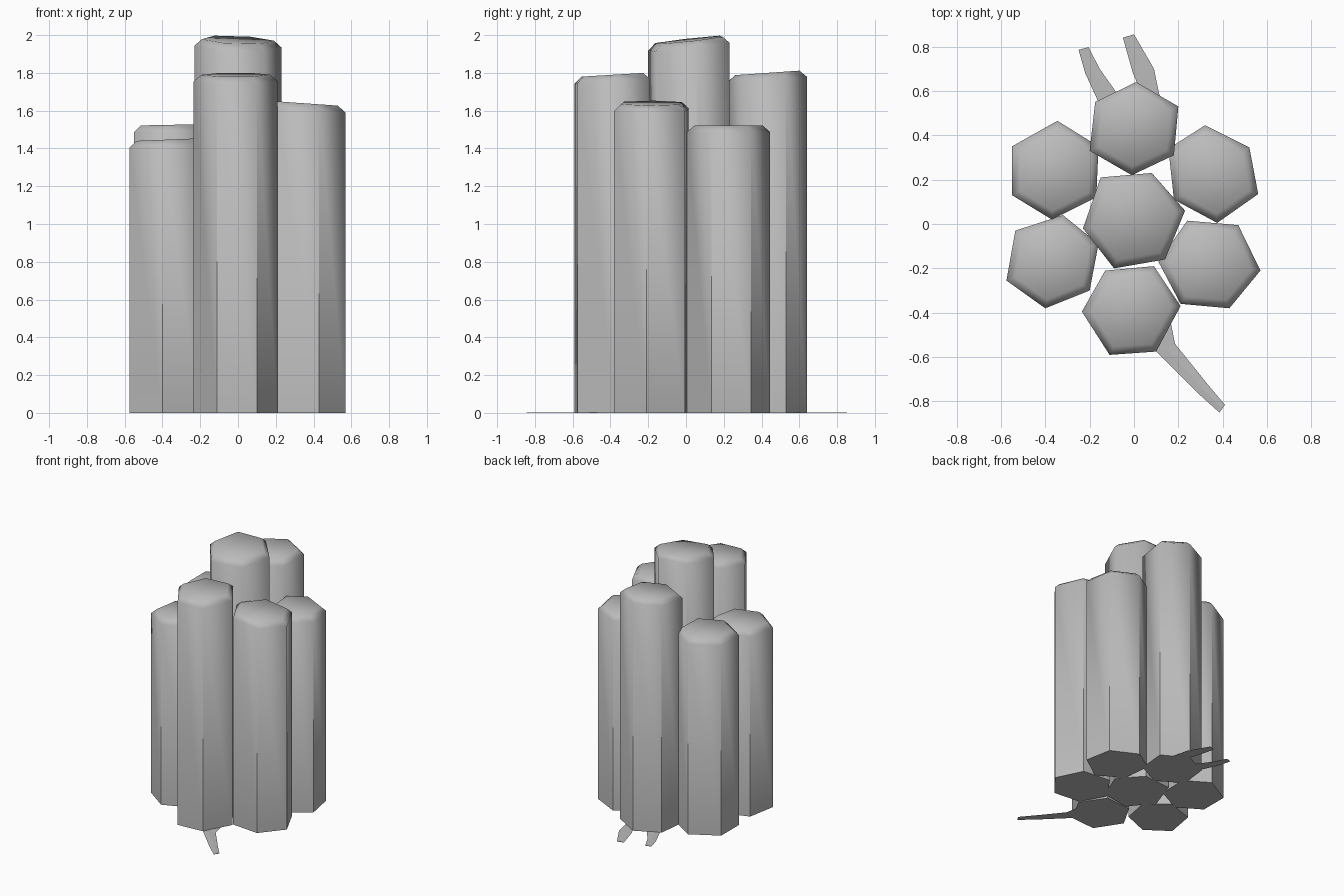
import bpy
import bmesh
from math import radians
from mathutils import Vector

cube = bpy.data.objects.get("Cube")
if cube:
    bpy.data.objects.remove(cube, do_unlink=True)


def make_material(name, colour):
    material = bpy.data.materials.new(name)
    material.use_nodes = True
    material.diffuse_color = colour
    material.node_tree.nodes["Principled BSDF"].inputs["Base Color"].default_value = colour
    return material


stone_grey = make_material("stone grey", (0.5, 0.5, 0.5, 1))


def add_object(name, bm):
    bmesh.ops.recalc_face_normals(bm, faces=bm.faces[:])
    mesh = bpy.data.meshes.new(name)
    bm.to_mesh(mesh)
    bm.free()
    mesh.materials.append(stone_grey)
    obj = bpy.data.objects.new(name, mesh)
    bpy.context.collection.objects.link(obj)
    return obj


def stone_column(name, outline, height, slope_x=0, slope_y=0, chamfer=0.035):
    """Six-sided prism with a tilted, chamfered top."""
    bm = bmesh.new()
    base = bm.faces.new([bm.verts.new((x, y, 0)) for x, y in outline])
    centre = base.calc_center_median()
    extruded = bmesh.ops.extrude_face_region(bm, geom=[base], use_keep_orig=True)["geom"]
    top = [v for v in extruded if isinstance(v, bmesh.types.BMVert)]
    for v in top:
        offset = v.co - centre
        v.co.z = height + slope_x * offset.x + slope_y * offset.y
    rim = [e for e in bm.edges if all(v in top for v in e.verts)]
    bmesh.ops.bevel(bm, geom=rim, offset=chamfer, offset_type='OFFSET',
                    segments=1, profile=0.5, affect='EDGES')
    obj = add_object(name, bm)
    # Smooth over the chamfer, crisp along the vertical edges
    bpy.ops.object.select_all(action='DESELECT')
    obj.select_set(True)
    bpy.context.view_layer.objects.active = obj
    bpy.ops.object.shade_smooth_by_angle(angle=radians(50))


def ground_crack(name, left, right):
    """Flat tapering strip on the ground with a faint central ridge."""
    bm = bmesh.new()
    rows = []
    for a, b in zip(left, right):
        a, b = Vector((*a, 0)), Vector((*b, 0))
        middle = (a + b) / 2 + Vector((0, 0, 0.003))
        rows.append([bm.verts.new(p) for p in (a, middle, b)])
    for near, far in zip(rows, rows[1:]):
        for i in range(2):
            bm.faces.new((near[i], near[i + 1], far[i + 1], far[i]))
        bm.faces.new((near[0], far[0], far[2], near[2]))
    for end in (rows[0], rows[-1]):
        bm.faces.new(end)
    add_object(name, bm)


# Cluster of columns
stone_column("centre_column",
             [(-.15, .21), (.08, .23), (.23, .06), (.14, -.16), (-.09, -.2), (-.23, -.02)],
             1.975, -0.04, 0.11)
stone_column("back_column",
             [(.01, .64), (.2, .53), (.18, .31), (-.01, .22), (-.2, .33), (-.175, .55)],
             1.80, 0, 0.07)
stone_column("front_column",
             [(-.13, -.21), (.09, -.19), (.21, -.37), (.1, -.575), (-.11, -.59), (-.235, -.395)],
             1.79, 0, 0.06)
stone_column("front_left_column",
             [(.24, .015), (.47, -.005), (.57, -.21), (.43, -.38), (.21, -.36), (.11, -.17)],
             1.64, -0.07, 0)
stone_column("back_left_column",
             [(.32, .445), (.52, .345), (.56, .135), (.375, .005), (.18, .11), (.155, .34)],
             1.522)
stone_column("back_right_column",
             [(-.345, .465), (-.16, .35), (-.17, .12), (-.37, .02), (-.55, .13), (-.55, .35)],
             1.525, 0.02, 0)
stone_column("front_right_column",
             [(-.32, .04), (-.16, -.09), (-.2, -.3), (-.4, -.38), (-.575, -.255), (-.535, -.03)],
             1.447, 0.04, 0)

# Cracks spreading over the ground
ground_crack("front_crack",
             [(.07, -.48), (.1, -.575), (.285, -.76), (.385, -.85)],
             [(.165, -.44), (.185, -.54), (.33, -.72), (.41, -.815)])
ground_crack("back_right_crack",
             [(-.12, .47), (-.163, .556), (-.22, .68), (-.25, .785)],
             [(-.03, .5), (-.077, .59), (-.155, .7), (-.205, .797)])
ground_crack("back_left_crack",
             [(.04, .54), (.03, .6), (-.005, .68), (-.05, .84)],
             [(.13, .53), (.113, .588), (.09, .7), (0, .855)])
